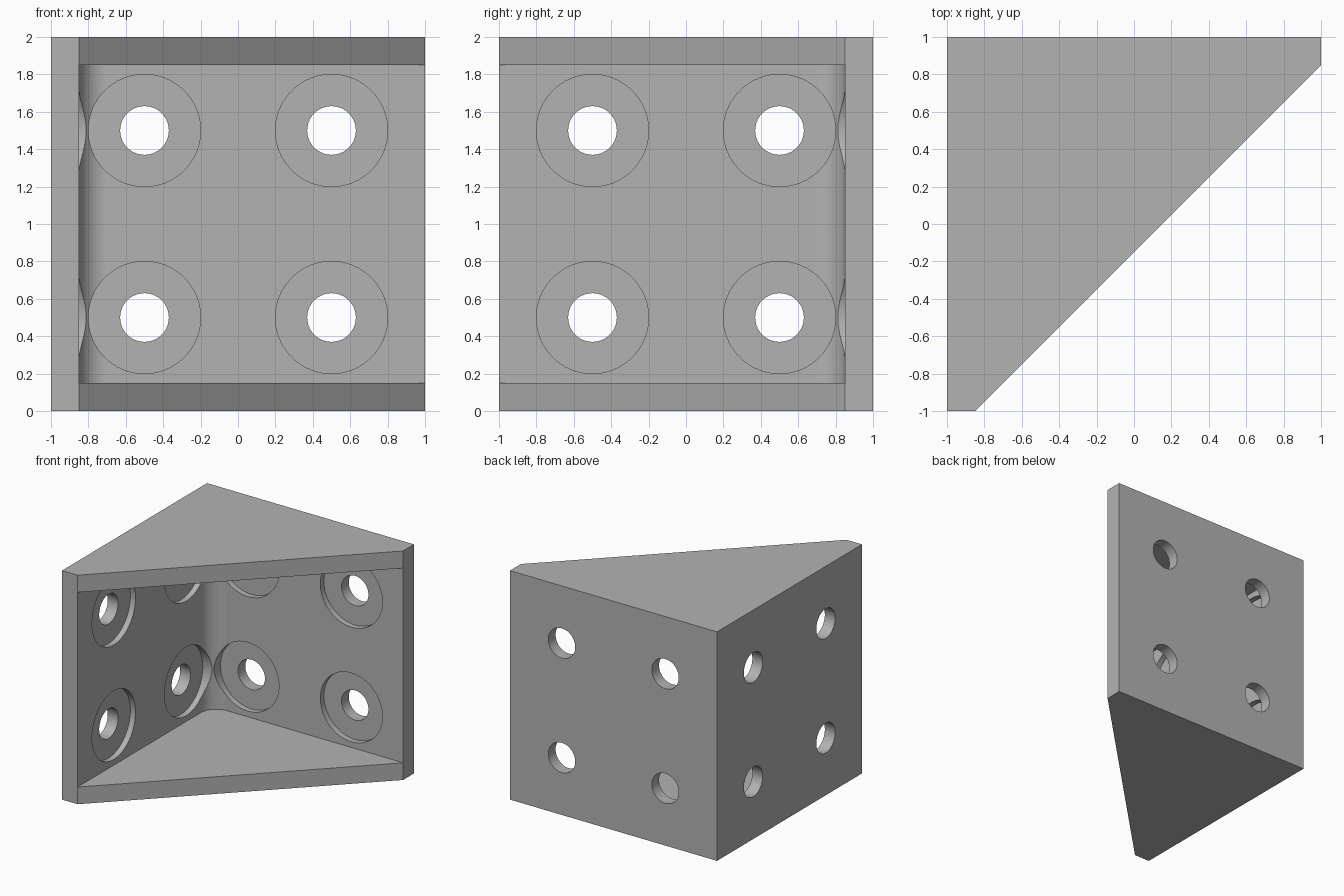
import bpy, bmesh, math
from mathutils import Matrix

if "Cube" in bpy.data.objects:
    bpy.data.objects.remove(bpy.data.objects["Cube"], do_unlink=True)

WALL = 0.15          # wall and plate thickness
INNER = 1 - WALL     # distance of the inner wall faces from the centre
FILLET = 0.15        # radius of the inner corner

grey = bpy.data.materials.new("Grey")
grey.use_nodes = True
colour = (0.45, 0.45, 0.45, 1)
grey.diffuse_color = colour
grey.node_tree.nodes["Principled BSDF"].inputs["Base Color"].default_value = colour


def add_object(name, bm):
    bmesh.ops.recalc_face_normals(bm, faces=bm.faces)
    mesh = bpy.data.meshes.new(name)
    bm.to_mesh(mesh)
    bm.free()
    mesh.materials.append(grey)
    obj = bpy.data.objects.new(name, mesh)
    bpy.context.collection.objects.link(obj)
    return obj


def prism(name, outline, bottom, top):
    bm = bmesh.new()
    face = bm.faces.new([bm.verts.new((x, y, bottom)) for x, y in outline])
    moved = bmesh.ops.extrude_face_region(bm, geom=[face])["geom"]
    bmesh.ops.translate(bm, vec=(0, 0, top - bottom),
                        verts=[v for v in moved if isinstance(v, bmesh.types.BMVert)])
    return add_object(name, bm)


def bore(name, on_back, along, height, radius, start, end):
    """Cylinder through the back wall (along y) or the right wall (along x)."""
    bm = bmesh.new()
    bmesh.ops.create_cone(bm, cap_ends=True, segments=64, radius1=radius,
                          radius2=radius, depth=end - start)
    middle = (start + end) / 2
    if on_back:
        turn, place = Matrix.Rotation(math.pi / 2, 4, 'X'), (along, middle, height)
    else:
        turn, place = Matrix.Rotation(math.pi / 2, 4, 'Y'), (-middle, along, height)
    bmesh.ops.transform(bm, matrix=Matrix.Translation(place) @ turn, verts=bm.verts)
    return add_object(name, bm)


def cut(target, cutter):
    cutter.hide_render = True
    mod = target.modifiers.new("Cut", 'BOOLEAN')
    mod.operation = 'DIFFERENCE'
    mod.solver = 'EXACT'
    mod.object = cutter
    bpy.ops.object.modifier_apply(modifier=mod.name)
    bpy.data.objects.remove(cutter, do_unlink=True)


# Solid body with the slanted open side
bracket = prism("corner_bracket",
                [(-1, -1), (-INNER, -1), (1, INNER), (1, 1), (-1, 1)], 0, 2)
bpy.ops.object.select_all(action='DESELECT')
bpy.context.view_layer.objects.active = bracket
bracket.select_set(True)

# Hollow with a rounded inner corner, leaving top and bottom plates
centre = INNER - FILLET
arc = [(-centre + FILLET * math.cos(a), centre + FILLET * math.sin(a))
       for a in (math.pi - math.pi / 2 * i / 16 for i in range(17))]
cut(bracket, prism("hollow", [(-INNER, -1.5)] + arc + [(1.5, INNER), (1.5, -1.5)],
                   WALL, 2 - WALL))

# Counterbored screw holes, four in each wall
for on_back in (True, False):
    for along in (-0.5, 0.5):
        for height in (0.5, 1.5):
            cut(bracket, bore("counterbore", on_back, along, height, 0.3, 0.6, 0.9))
            cut(bracket, bore("screw_hole", on_back, along, height, 0.13, 0.7, 1.1))

bpy.ops.object.shade_smooth_by_angle(angle=math.radians(30))
